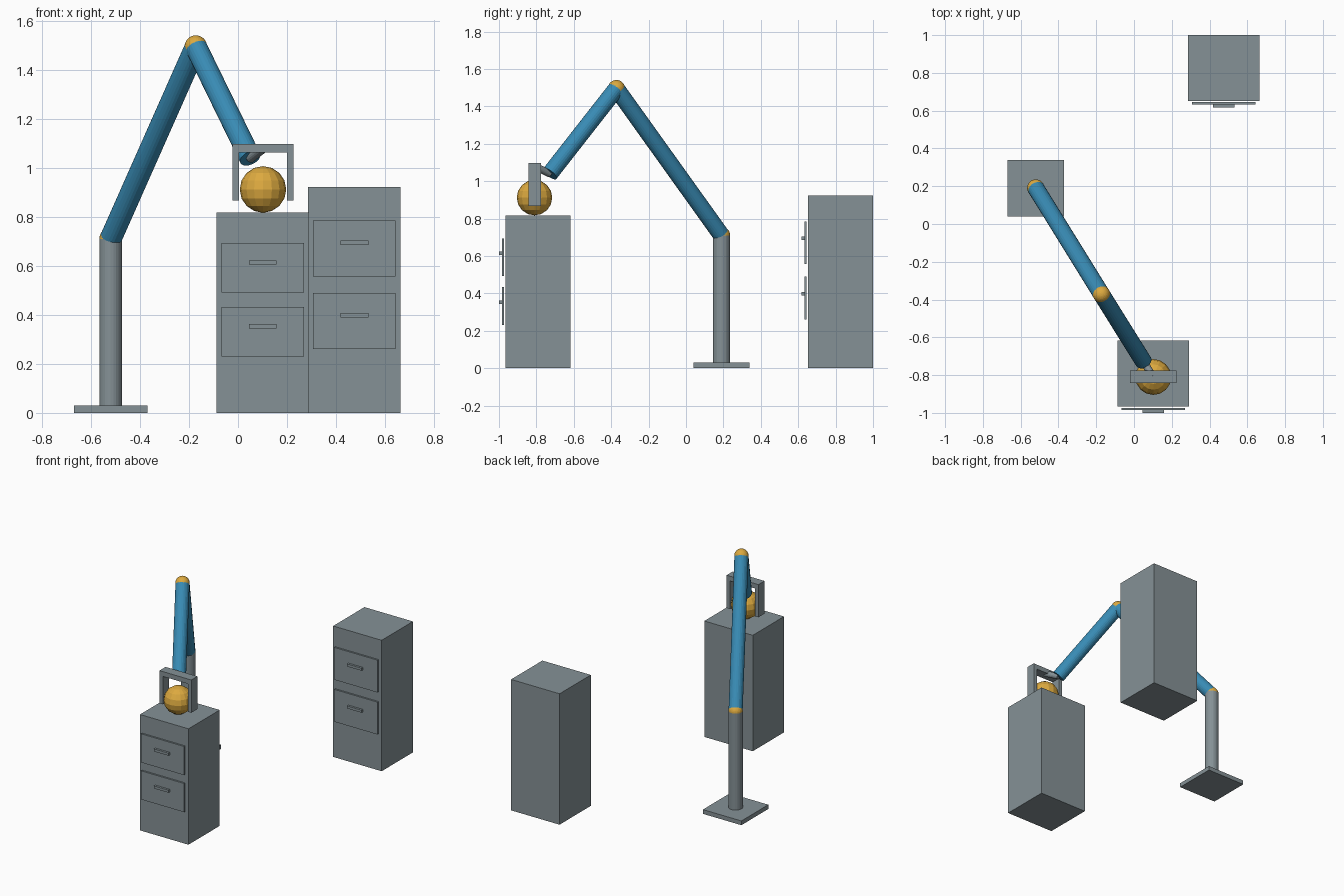
import bpy, bmesh
from mathutils import Vector

if "Cube" in bpy.data.objects:
    bpy.data.objects.remove(bpy.data.objects["Cube"])


def material(name, rgb):
    m = bpy.data.materials.new(name)
    m.diffuse_color = (*rgb, 1)
    m.use_nodes = True
    m.node_tree.nodes["Principled BSDF"].inputs["Base Color"].default_value = m.diffuse_color
    return m


GREY = material("steel grey", (0.235, 0.285, 0.305))
BLUE = material("arm blue", (0.04, 0.26, 0.46))
GOLD = material("joint gold", (0.72, 0.40, 0.05))


def finish(name, bm, mat):
    me = bpy.data.meshes.new(name)
    bm.to_mesh(me)
    bm.free()
    me.materials.append(mat)
    ob = bpy.data.objects.new(name, me)
    bpy.context.collection.objects.link(ob)
    return ob


def box(name, x, y, z, mat=GREY):
    """Box from (low, high) ranges on each axis."""
    bm = bmesh.new()
    bmesh.ops.create_cube(bm, size=1)
    for v in bm.verts:
        v.co = [r[0] if c < 0 else r[1] for c, r in zip(v.co, (x, y, z))]
    return finish(name, bm, mat)


def rod(name, a, b, radius, mat, sides=24):
    a, b = Vector(a), Vector(b)
    bm = bmesh.new()
    bmesh.ops.create_cone(bm, cap_ends=True, segments=sides, radius1=radius,
                          radius2=radius, depth=(b - a).length)
    ob = finish(name, bm, mat)
    ob.location = (a + b) / 2
    ob.rotation_mode = 'QUATERNION'
    ob.rotation_quaternion = (b - a).to_track_quat('Z', 'Y')
    return ob


def ball(name, centre, radius, segments, rings):
    bm = bmesh.new()
    bmesh.ops.create_uvsphere(bm, u_segments=segments, v_segments=rings, radius=radius)
    ob = finish(name, bm, GOLD)
    ob.location = centre
    return ob


def cabinet(name, cx, back, height, drawers, half_h):
    """Cabinet with drawer fronts and handles facing -y."""
    front = back - 0.348
    box(name + "_body", (cx - 0.189, cx + 0.189), (front, back), (0, height))
    for i, cz in enumerate(drawers, 1):
        box(f"{name}_drawer_{i}", (cx - 0.168, cx + 0.168),
            (front - 0.019, front - 0.007), (cz - half_h, cz + half_h))
        hz = cz + half_h * 0.2 if half_h > 0.105 else cz + 0.02
        box(f"{name}_handle_{i}", (cx - 0.057, cx + 0.057),
            (front - 0.034, front - 0.019), (hz + 0.001 - 0.009, hz + 0.001 + 0.009))


# cabinets
cabinet("near_cabinet", 0.101, -0.618, 0.817, (0.332, 0.593), 0.101)
cabinet("far_cabinet", 0.475, 1.0, 0.923, (0.375, 0.671), 0.114)

# arm stand
shoulder = (-0.52, 0.19, 0.71)
elbow = (-0.172, -0.372, 1.495)
wrist = (0.05, -0.728, 1.04)
grip = (0.102, -0.81, 1.08)
box("base_plate", (-0.67, -0.37), (0.04, 0.34), (0, 0.03))
rod("column", (-0.52, 0.19, 0.03), shoulder, 0.046, GREY)

# arm links and joints
rod("upper_arm", shoulder, elbow, 0.045, BLUE)
rod("forearm", elbow, wrist, 0.045, BLUE)
rod("wrist_rod", wrist, grip, 0.02, GREY, 16)
ball("shoulder_joint", shoulder, 0.046, 24, 16)
ball("elbow_joint", elbow, 0.046, 24, 16)

# gripper
box("gripper_palm", (-0.022, 0.226), (-0.843, -0.775), (1.063, 1.097))
for side, s in (("left", -1), ("right", 1)):
    xs = sorted((0.102 + s * 0.097, 0.102 + s * 0.124))
    box(f"{side}_finger", xs, (-0.843, -0.775), (0.866, 1.064))

# held ball
ball("held_ball", (0.102, -0.81, 0.912), 0.095, 16, 8)
